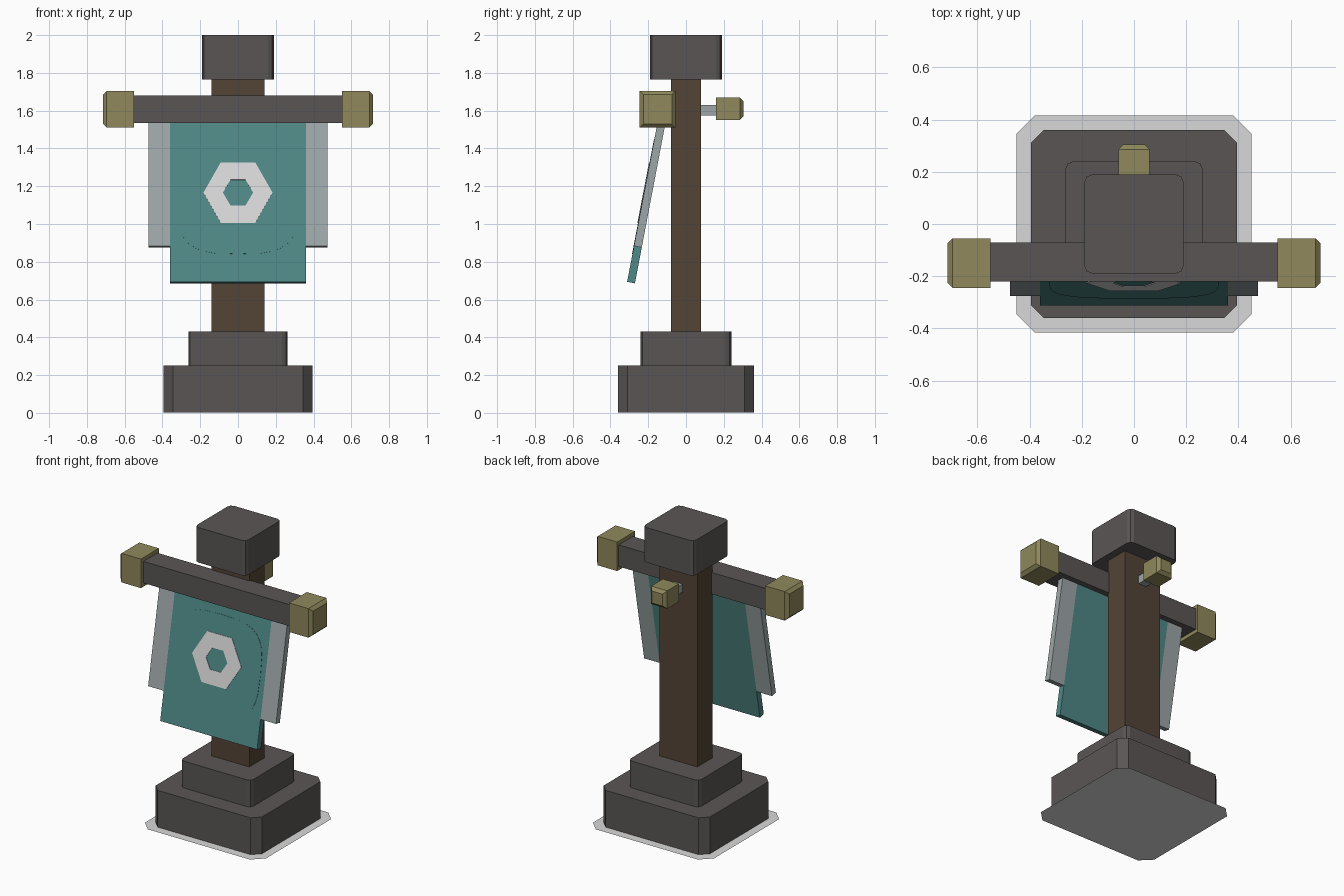
import bpy
import bmesh
from math import cos, sin, pi, radians, copysign
from mathutils import Matrix

cube = bpy.data.objects.get("Cube")
if cube:
    bpy.data.objects.remove(cube, do_unlink=True)


def material(name, rgb):
    m = bpy.data.materials.new(name)
    m.use_nodes = True
    color = tuple((c / 255) ** 2.2 for c in rgb) + (1,)
    m.diffuse_color = color
    m.node_tree.nodes["Principled BSDF"].inputs["Base Color"].default_value = color
    return m


stone = material("dark stone", (90, 86, 85))
wood = material("brown wood", (84, 70, 57))
brass = material("dull brass", (142, 135, 92))
teal = material("teal cloth", (80, 135, 133))
trim = material("grey cloth", (156, 165, 166))
pale = material("pale grey", (216, 216, 216))


def finish(bm, name, mat, matrix=None):
    bmesh.ops.recalc_face_normals(bm, faces=bm.faces)
    mesh = bpy.data.meshes.new(name)
    bm.to_mesh(mesh)
    bm.free()
    mesh.materials.append(mat)
    obj = bpy.data.objects.new(name, mesh)
    bpy.context.collection.objects.link(obj)
    if matrix:
        obj.matrix_world = matrix
    return obj


def box(name, mat, x, y, z, matrix=None, corner=0, segments=1, tip=None):
    """Box from ranges; corner bevels upright edges, tip=(axis, sign) bevels an end."""
    bm = bmesh.new()
    bmesh.ops.create_cube(bm, size=1)
    for v in bm.verts:
        for i, (lo, hi) in enumerate((x, y, z)):
            v.co[i] = hi if v.co[i] > 0 else lo
    edges = []
    if corner:
        edges = [e for e in bm.edges
                 if abs(e.verts[0].co.z - e.verts[1].co.z) > 1e-4]
    if tip:
        axis, sign = tip
        bm.normal_update()
        face = max(bm.faces, key=lambda f: f.normal[axis] * sign)
        edges, corner = list(face.edges), 0.02
    if edges:
        bmesh.ops.bevel(bm, geom=edges, offset=corner, segments=segments,
                        profile=0.5, affect='EDGES')
    return finish(bm, name, mat, matrix)


# Ground slab sheet
bm = bmesh.new()
a, b, c = 0.45, 0.415, 0.07
outline = [(a, b - c), (a - c, b), (c - a, b), (-a, b - c),
           (-a, c - b), (c - a, -b), (a - c, -b), (a, c - b)]
bm.faces.new([bm.verts.new((px, py, 0)) for px, py in outline])
finish(bm, "ground_sheet", pale)

# Stepped plinth, post and cap
box("base_block", stone, (-0.395, 0.395), (-0.36, 0.36), (0.003, 0.25), corner=0.05)
box("base_step", stone, (-0.263, 0.263), (-0.24, 0.24), (0.25, 0.43), corner=0.03, segments=2)
box("post", wood, (-0.14, 0.14), (-0.08, 0.08), (0.43, 1.77))
box("post_cap", stone, (-0.19, 0.19), (-0.19, 0.19), (1.765, 2.0), corner=0.03, segments=2)

# Crossbar with end blocks
box("crossbar", stone, (-0.56, 0.56), (-0.22, -0.07), (1.535, 1.68))
for side, s in (("left", 1), ("right", -1)):
    box(side + "_bar_end", brass, sorted((s * 0.55, s * 0.715)),
        (-0.245, -0.055), (1.51, 1.705), tip=(0, s))

# Rear peg and knob
box("rear_peg", trim, (-0.03, 0.03), (0.08, 0.17), (1.575, 1.63))
box("rear_knob", brass, (-0.06, 0.06), (0.16, 0.305), (1.55, 1.67), tip=(1, 1))

# Hanging cloth, tilted forward at the bottom
tilt = Matrix.Translation((0, -0.291, 0.69)) @ Matrix.Rotation(radians(-10.8), 4, 'X')
HALF = 0.021
TOP = 0.91
box("banner", teal, (-0.36, 0.36), (-HALF, HALF), (0, TOP), tilt)
for side, s in (("left", 1), ("right", -1)):
    box(side + "_banner_trim", trim, sorted((s * 0.36, s * 0.475)),
        (-HALF, HALF), (0.193, TOP), tilt)


def plate(name, mat, outer, depth, inner=None):
    """Thin plate on the banner front; with an inner loop it becomes a ring."""
    bm = bmesh.new()
    loops = []
    for pts in (outer, inner):
        if pts:
            loops.append([[bm.verts.new((px, y, pz)) for px, pz in pts]
                          for y in (-HALF - depth, -HALF)])
    n = len(outer)
    for front, back in loops:
        for i in range(n):
            j = (i + 1) % n
            bm.faces.new((front[i], front[j], back[j], back[i]))
    if inner:
        for k in range(2):
            o, q = loops[0][k], loops[1][k]
            for i in range(n):
                j = (i + 1) % n
                bm.faces.new((o[i], o[j], q[j], q[i]))
    else:
        for loop in loops[0]:
            bm.faces.new(loop)
    finish(bm, name, mat, tilt)


def rounded(count, rx, rz, cz, power):
    pts = []
    for i in range(count):
        t = 2 * pi * i / count
        u, v = cos(t), sin(t)
        pts.append((rx * copysign(abs(u) ** power, u),
                    cz + rz * copysign(abs(v) ** power, v)))
    return pts


# Rounded patch and hexagonal emblem ring
plate("banner_patch", teal, rounded(32, 0.325, 0.31, 0.46, 0.6), 0.002)
plate("emblem_ring", pale, rounded(6, 0.183, 0.188, 0.48, 1), 0.005,
      rounded(6, 0.08, 0.08, 0.48, 1))
